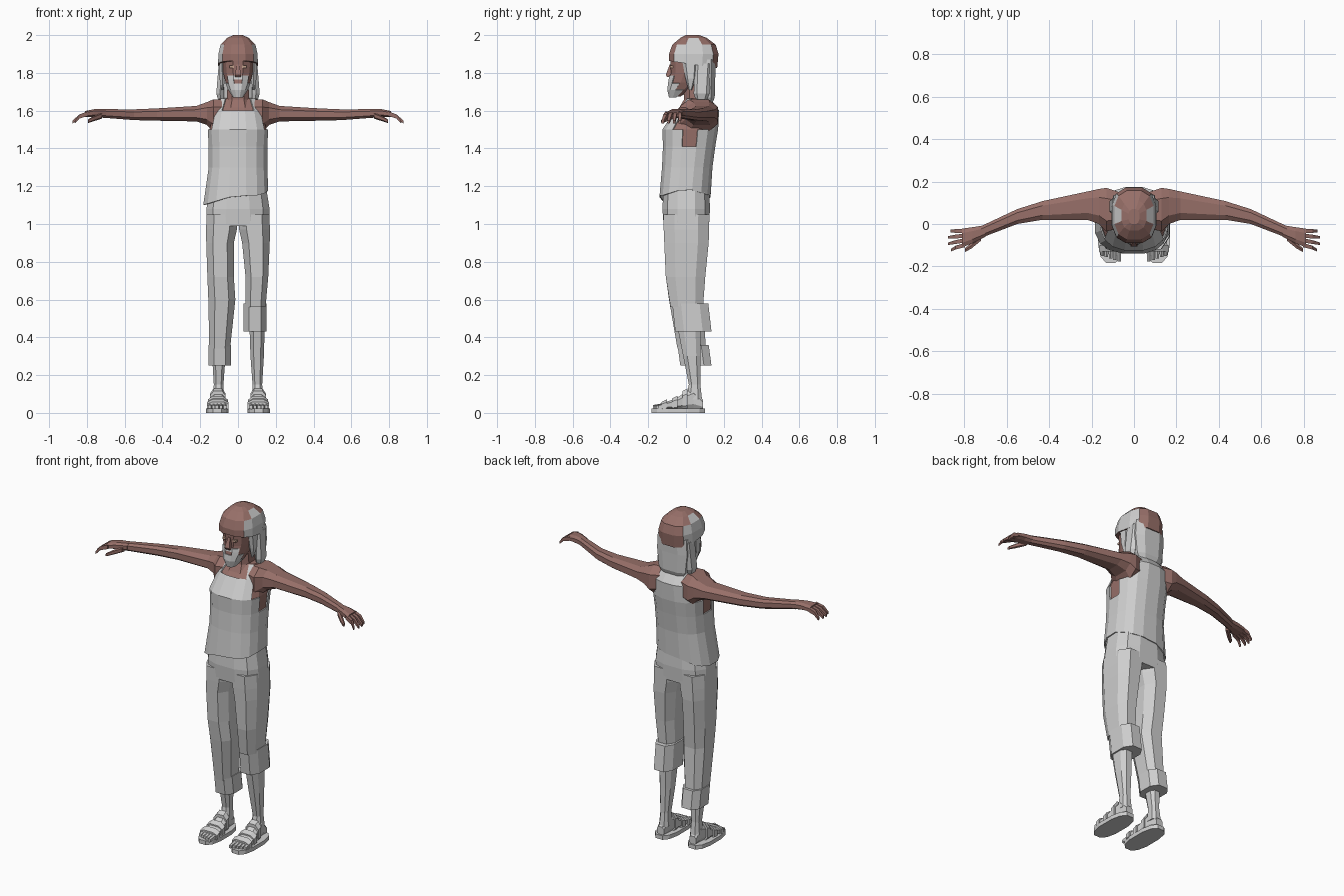
import bpy, bmesh
from math import sin, cos, pi, copysign
from mathutils import Vector

cube = bpy.data.objects.get("Cube")
if cube:
    bpy.data.objects.remove(cube, do_unlink=True)


def material(name, rgb):
    m = bpy.data.materials.new(name)
    m.use_nodes = True
    m.diffuse_color = (*rgb, 1)
    m.node_tree.nodes["Principled BSDF"].inputs["Base Color"].default_value = (*rgb, 1)
    return m


BROWN = material("warm_brown", (0.31, 0.16, 0.14))
GREY = material("light_grey", (0.62, 0.62, 0.62))
EYE = material("eye_tan", (0.55, 0.36, 0.27))


def loft(name, rings, mat, sides=8, axis="z", power=0.75, caps=True, flip=1,
         keep=None, reshape=None, accent=None, thick=0):
    """Skin rings given as (position, a0, a1, b0, b1) along one axis."""
    bm = bmesh.new()
    angles = [2 * pi * (i + 0.5) / sides for i in range(sides)]
    soft = lambda v: copysign(abs(v) ** power, v)
    peak = max(soft(cos(a)) for a in angles)
    loops = []
    for t, a0, a1, b0, b1 in rings:
        loop = []
        for ang in angles:
            a = (a0 + a1) / 2 + (a1 - a0) / 2 * soft(cos(ang)) / peak
            b = (b0 + b1) / 2 + (b1 - b0) / 2 * soft(sin(ang)) / peak
            x, y, z = {"z": (a, b, t), "x": (t, a, b), "y": (a, t, b)}[axis]
            co = Vector((x * flip, y, z))
            loop.append(bm.verts.new(reshape(co) if reshape else co))
        loops.append(loop)
    for low, high in zip(loops, loops[1:]):
        for i in range(sides):
            j = (i + 1) % sides
            quad = (low[i], low[j], high[j], high[i])
            centre = sum((v.co for v in quad), Vector()) / 4
            if keep is None or keep(centre, 2 * pi * (i + 1) / sides):
                bm.faces.new(quad)
    if caps:
        bm.faces.new(loops[0])
        bm.faces.new(loops[-1])
    bmesh.ops.delete(bm, geom=[v for v in bm.verts if not v.link_faces], context="VERTS")
    bmesh.ops.recalc_face_normals(bm, faces=bm.faces)
    mesh = bpy.data.meshes.new(name)
    mesh.materials.append(mat)
    if accent:
        mesh.materials.append(accent[0])
        bm.normal_update()
        for f in bm.faces:
            f.material_index = int(accent[1](f))
    bm.to_mesh(mesh)
    bm.free()
    obj = bpy.data.objects.new(name, mesh)
    bpy.context.collection.objects.link(obj)
    if thick:
        mod = obj.modifiers.new("thickness", "SOLIDIFY")
        mod.thickness = thick
    return obj


def even(rings):
    """Expand (z, half width, front, back) to symmetric rings."""
    return [(z, -w, w, f, b) for z, w, f, b in rings]


# Torso and sleeveless shirt with open armholes, scooped neck and slanted hem
shirt = [(1.15, .16, -.14, .13), (1.3, .155, -.127, .14), (1.41, .155, -.122, .155),
         (1.5, .16, -.125, .17), (1.6, .135, -.06, .175), (1.665, .105, 0, .13)]


def shirt_keep(c, a):
    side, front = abs(cos(a)), -sin(a)
    if c.z > 1.6 and front > .85:
        return False
    return not (c.z > 1.5 and side > .85 or c.z > 1.41 and side > .95)


def hem(co):
    if co.z < 1.2:
        if co.x > .1:
            co.z += .04 * (1 - min(1, abs(co.y) / .13))
        slack = max(0, -co.x - .02)
        co.z -= slack * .35
        co.x -= slack * .17
    return co


loft("shirt", even(shirt), GREY, 16, power=.8, caps=False, keep=shirt_keep,
     reshape=hem, thick=.007)
loft("torso", even([(z, w - .009, f + .009, b - .009) for z, w, f, b in shirt[1:]]),
     BROWN, 16, power=.8)
loft("neck", even([(1.6, .08, -.045, .12), (1.66, .06, -.01, .11), (1.74, .055, -.01, .1)]), BROWN)

# Head, nose, eyes and beard
loft("head", even([(1.675, .028, -.083, -.03), (1.71, .05, -.092, .03), (1.75, .066, -.088, .09),
                   (1.8, .078, -.08, .13), (1.87, .085, -.083, .15), (1.95, .07, -.05, .13)]),
     BROWN, 12, power=.85)
loft("nose", even([(1.778, .016, -.1, -.07), (1.79, .016, -.107, -.07),
                   (1.845, .007, -.086, -.07)]), BROWN, 4)
loft("beard", even([(1.67, .026, -.09, -.03), (1.71, .052, -.099, .03), (1.745, .066, -.095, .085),
                    (1.765, .071, -.092, .1), (1.785, .074, -.088, .115)]),
     GREY, 12, power=.85, caps=False, thick=.005,
     keep=lambda c, a: c.y < -.045 and abs(c.x) < .055
     and not (1.745 < c.z < 1.765 and abs(c.x) < .015))

# Headscarf with grey side panels, and long hair falling behind
loft("headscarf", even([(1.85, .105, -.09, .165), (1.9, .104, -.09, .172), (1.95, .092, -.072, .157),
                        (1.985, .058, -.03, .11), (2, .025, 0, .07)]), BROWN, 12,
     reshape=lambda c: c - Vector((0, 0, .15 * c.y)) if c.z < 1.86 else c,
     accent=(GREY, lambda f: abs(f.normal.x) > .65))
loft("back_hair", even([(1.64, .07, .095, .14), (1.67, .088, .075, .152), (1.78, .1, .065, .155),
                        (1.87, .095, .05, .16)]), GREY)

for s, side in ((1, "left"), (-1, "right")):
    loft(side + "_eye", [(1.826, .022, .045, -.086, -.065), (1.838, .022, .045, -.086, -.065)],
         EYE, 4, flip=s)
    loft(side + "_hair_lock", [(1.71, .078, .086, .015, .03), (1.77, .068, .098, .0, .05),
                               (1.86, .07, .098, -.015, .06)], GREY, 6, flip=s)
    loft(side + "_shoulder_hair", [(1.64, .075, .1, .06, .1), (1.69, .075, .115, .045, .12),
                                   (1.85, .075, .102, .05, .13)], GREY, 6, flip=s)

    # Arm, hand and fingers
    loft(side + "_arm", [(.07, -.02, .15, 1.5, 1.66), (.13, -.035, .17, 1.49, 1.66),
                         (.165, .0, .165, 1.525, 1.645), (.22, .02, .153, 1.543, 1.625),
                         (.43, .02, .108, 1.547, 1.612), (.55, 0, .07, 1.55, 1.607),
                         (.72, -.065, -.01, 1.563, 1.608)], BROWN, axis="x", flip=s)
    loft(side + "_palm", [(.7, -.06, -.005, 1.564, 1.608), (.76, -.09, -.015, 1.566, 1.608),
                          (.81, -.11, -.022, 1.567, 1.598)], BROWN, axis="x", flip=s)
    for i, reach in enumerate((.865, .875, .875, .862)):
        y = -.033 - .022 * i
        spread = -.004 * i
        loft(f"{side}_finger_{i + 1}",
             [(.795, y - .01, y + .01, 1.572, 1.596),
              (.84, y + spread - .009, y + spread + .009, 1.558, 1.58),
              (reach, y + 2 * spread - .006, y + 2 * spread + .006, 1.533, 1.548)],
             BROWN, 4, axis="x", flip=s)
    loft(side + "_thumb", [(.72, -.078, -.045, 1.56, 1.588), (.765, -.115, -.088, 1.545, 1.57),
                           (.795, -.132, -.113, 1.535, 1.552)], BROWN, 6, axis="x", flip=s)

    # Shin, foot and sandal
    loft(side + "_shin", [(.07, .073, .135, 0, .085), (.15, .077, .128, .015, .076),
                          (.3, .066, .137, -.015, .077), (.48, .06, .142, -.05, .08)], GREY, flip=s)
    loft(side + "_foot", [(.09, .085, .13, .02, .07), (.04, .076, .134, .02, .13),
                          (0, .07, .14, .02, .11), (-.06, .062, .153, .02, .073),
                          (-.13, .058, .16, .02, .05)], GREY, axis="y", flip=s)
    loft(side + "_sole", [(z, .05, .17, -.183, .1) for z in (0, .024)], GREY, 12, flip=s)
    for i in range(5):
        x = .07 + .02 * i
        tip = -.176 + .007 * i
        loft(f"{side}_toe_{i + 1}", [(-.12, x - .01, x + .01, .02, .05),
                                     (tip, x - .008, x + .008, .02, .04)],
             GREY, 6, axis="y", flip=s)
    for name, y, w, h in (("toe", -.115, .057, .064), ("middle", -.06, .053, .082),
                          ("ankle", -.005, .042, .122)):
        loft(f"{side}_{name}_strap", [(y - .014, .107 - w, .107 + w, .01, h - .006),
                                      (y + .014, .107 - w, .107 + w, .01, h + .008)],
             GREY, axis="y", flip=s)

# Trousers with one leg rolled higher than the other
loft("trouser_seat", even([(.99, .168, -.118, .122), (1.08, .167, -.125, .127),
                           (1.2, .148, -.118, .122)]), GREY, 12)
thigh = [(1.05, .002, .166, -.12, .124), (.97, .006, .169, -.118, .122),
         (.9, .022, .168, -.115, .12)]
loft("left_trouser_leg", thigh + [(.72, .04, .16, -.107, .102), (.56, .04, .146, -.082, .09)], GREY)
loft("left_cuff", [(.58, .03, .15, -.073, .118), (.43, .028, .15, -.057, .135)], GREY)
loft("right_trouser_leg", thigh + [(.72, .022, .162, -.107, .102), (.6, .014, .157, -.09, .09),
                                   (.34, .042, .152, -.045, .105)], GREY, flip=-1)
loft("right_cuff", [(.36, .036, .157, -.045, .12), (.25, .036, .157, -.03, .135)], GREY, flip=-1)
